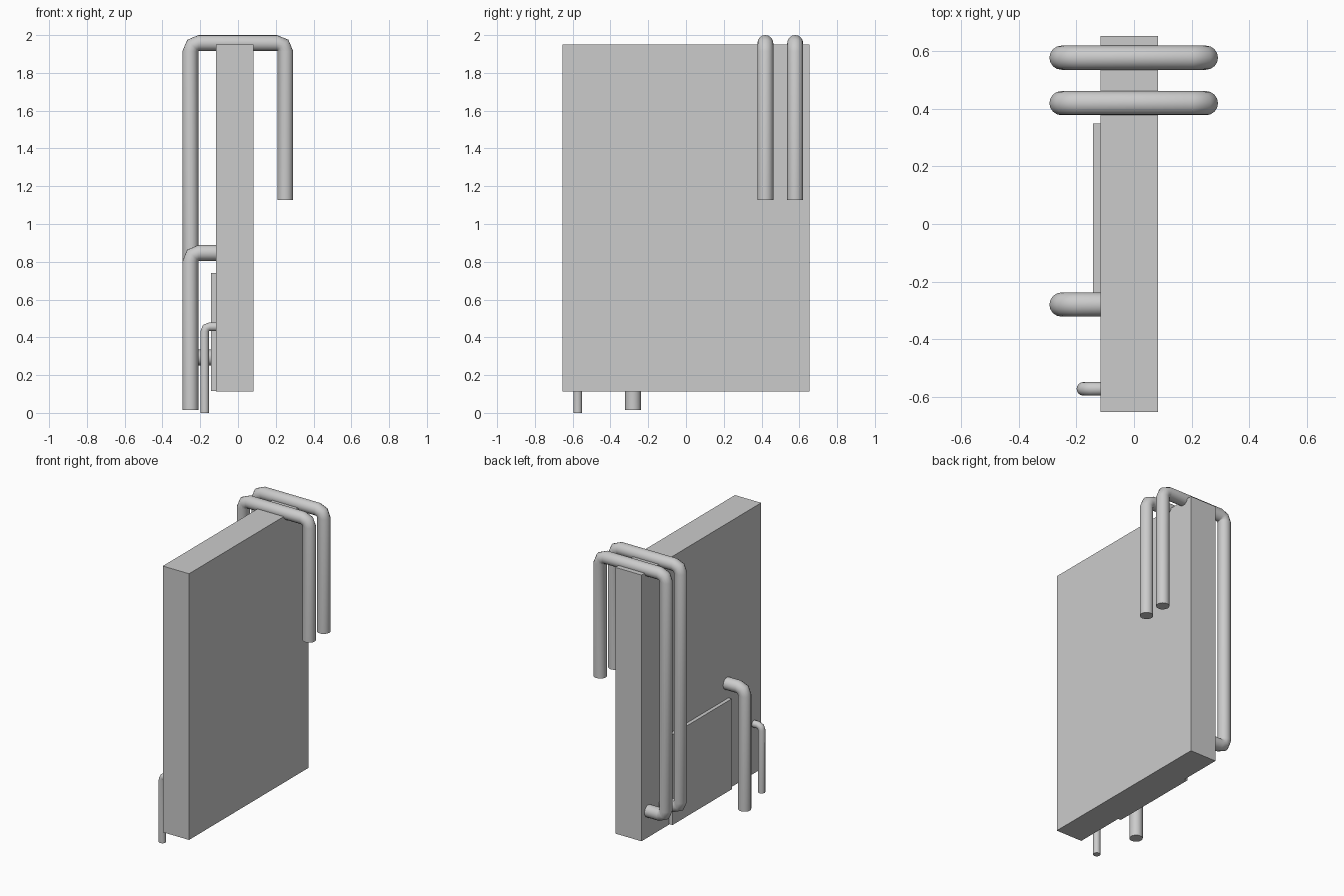
import bpy, bmesh
from math import sin, cos, pi
from mathutils import Vector

if "Cube" in bpy.data.objects:
    bpy.data.objects.remove(bpy.data.objects["Cube"])


def finish(name, bm, smooth=False):
    bmesh.ops.recalc_face_normals(bm, faces=bm.faces)
    mesh = bpy.data.meshes.new(name)
    bm.to_mesh(mesh)
    bm.free()
    ob = bpy.data.objects.new(name, mesh)
    bpy.context.collection.objects.link(ob)
    if smooth:
        bpy.ops.object.select_all(action='DESELECT')
        ob.select_set(True)
        bpy.context.view_layer.objects.active = ob
        bpy.ops.object.shade_smooth_by_angle(angle=0.9)
    return ob


def box(name, lo, hi):
    bm = bmesh.new()
    bmesh.ops.create_cube(bm, size=1)
    for v in bm.verts:
        v.co = [(a + b) / 2 + c * (b - a) for a, b, c in zip(lo, hi, v.co)]
    return finish(name, bm)


def pipe(name, y, r, corners, sides=16, steps=2):
    """Sweep a round section along right-angled (x, z) corners with faceted elbows."""
    pts = [Vector((x, z)) for x, z in corners]
    bend = r * 1.03
    first = (pts[1] - pts[0]).normalized()
    last = (pts[-1] - pts[-2]).normalized()
    stations = [(pts[0], first)]
    for a, p, b in zip(pts, pts[1:], pts[2:]):
        d0, d1 = (p - a).normalized(), (b - p).normalized()
        centre = p - d0 * bend + d1 * bend
        for i in range(steps + 1):
            t = i / steps * pi / 2
            stations.append((centre + bend * (d0 * sin(t) - d1 * cos(t)),
                             d0 * cos(t) + d1 * sin(t)))
    stations.append((pts[-1], last))

    bm = bmesh.new()
    rings = []
    for p, t in stations:
        n = Vector((-t.y, t.x))
        ring = []
        for k in range(sides):
            a = 2 * pi * k / sides
            q = p + n * r * cos(a)
            ring.append(bm.verts.new((q.x, y + r * sin(a), q.y)))
        rings.append(ring)
    for lo, hi in zip(rings, rings[1:]):
        for k in range(sides):
            j = (k + 1) % sides
            bm.faces.new((lo[k], lo[j], hi[j], hi[k]))
    bm.faces.new(rings[0])
    bm.faces.new(rings[-1])
    return finish(name, bm, True)


# Main slab and thin cover plate on its left face
box("main_panel", (-0.117, -0.653, 0.112), (0.083, 0.653, 1.95))
box("cover_plate", (-0.142, -0.297, 0.115), (-0.11, 0.35, 0.74))

# Two tall pipes looping over the top of the slab
for i, y in enumerate((0.42, 0.578)):
    pipe(f"over_top_pipe_{i + 1}", y, 0.042,
         [(-0.11, 0.294), (-0.252, 0.294), (-0.252, 1.958), (0.25, 1.958), (0.25, 1.128)])

# Large and small pipes running down from the left face
pipe("large_down_pipe", -0.28, 0.042, [(-0.11, 0.847), (-0.252, 0.847), (-0.252, 0.015)])
pipe("small_down_pipe", -0.573, 0.0235, [(-0.11, 0.456), (-0.176, 0.456), (-0.176, 0.0)])
